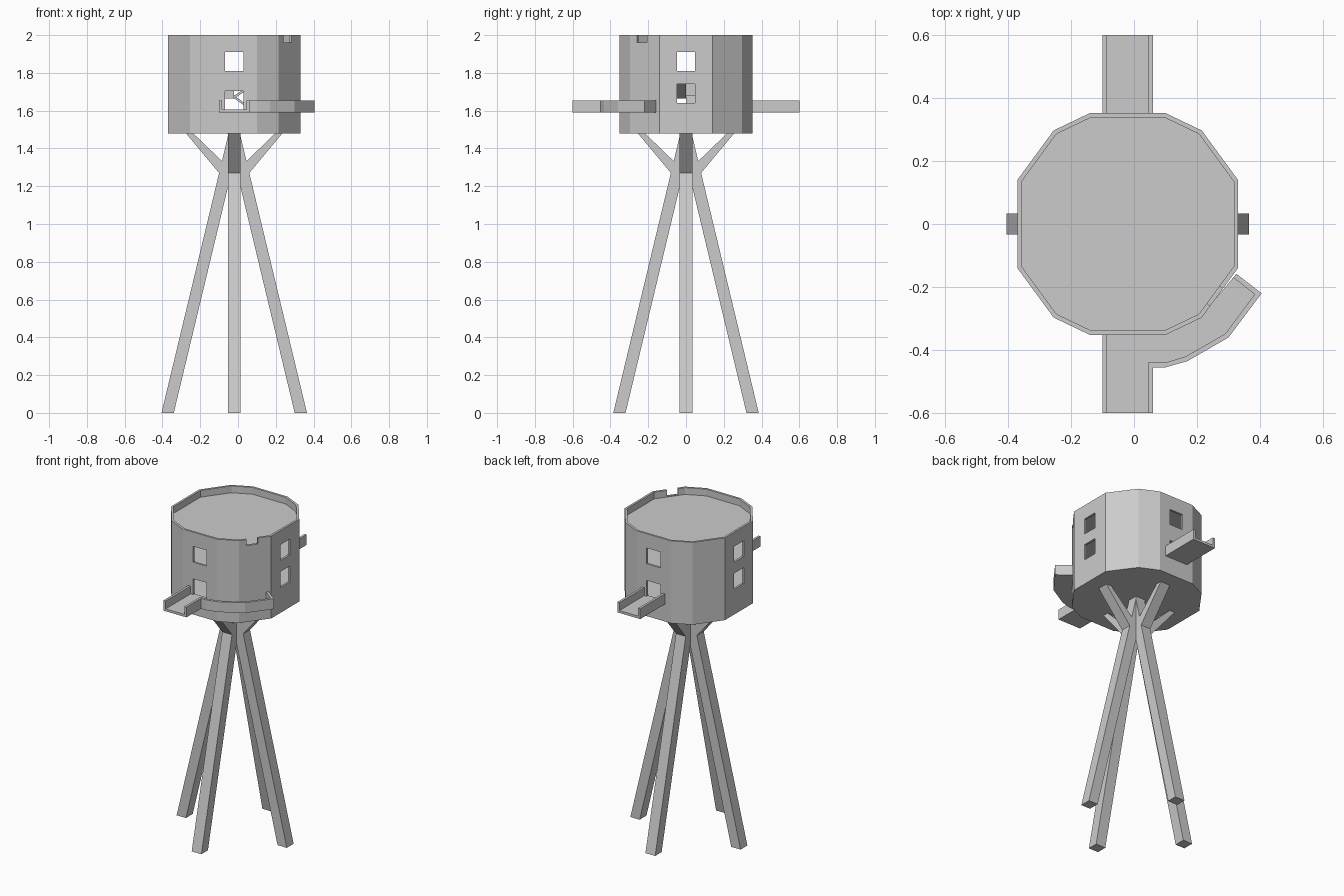
import bpy, bmesh, math
from mathutils import Matrix, Vector

if "Cube" in bpy.data.objects:
    bpy.data.objects.remove(bpy.data.objects["Cube"])

CX = -0.02  # tower axis in x

grey = bpy.data.materials.new("light_grey")
grey.diffuse_color = (0.6, 0.6, 0.6, 1)
grey.use_nodes = True
grey.node_tree.nodes["Principled BSDF"].inputs["Base Color"].default_value = grey.diffuse_color

XY = lambda a, b, t: (a, b, t)      # plan outline raised along z
XZ = lambda a, b, t: (a, t, b)      # side outline extruded along y


def prism(name, pts, lo, hi, axes=XY, turn=0.0):
    """Extrude an outline between lo and hi, then turn it about the tower axis."""
    bm = bmesh.new()
    a = [bm.verts.new(axes(p, q, lo)) for p, q in pts]
    b = [bm.verts.new(axes(p, q, hi)) for p, q in pts]
    bm.faces.new(a)
    bm.faces.new(b[::-1])
    n = len(pts)
    for i in range(n):
        j = (i + 1) % n
        bm.faces.new((a[i], b[i], b[j], a[j]))
    m = Matrix.Translation((CX, 0, 0)) @ Matrix.Rotation(turn, 4, 'Z')
    bm.transform(m)
    bmesh.ops.recalc_face_normals(bm, faces=bm.faces)
    me = bpy.data.meshes.new(name)
    bm.to_mesh(me)
    bm.free()
    me.materials.append(grey)
    ob = bpy.data.objects.new(name, me)
    bpy.context.collection.objects.link(ob)
    return ob


def box(name, x0, x1, y0, y1, z0, z1, turn=0.0):
    return prism(name, [(x0, y0), (x1, y0), (x1, y1), (x0, y1)], z0, z1, XY, turn)


def cut(ob, cutter):
    """Subtract a cutter and remove it."""
    mod = ob.modifiers.new("cut", 'BOOLEAN')
    mod.operation = 'DIFFERENCE'
    mod.solver = 'EXACT'
    mod.object = cutter
    bpy.context.view_layer.update()
    dg = bpy.context.evaluated_depsgraph_get()
    me = bpy.data.meshes.new_from_object(ob.evaluated_get(dg))
    ob.modifiers.clear()
    ob.data = me
    bpy.data.objects.remove(cutter, do_unlink=True)


# tower body: twelve-sided drum with two rooms and a sunken roof
quarter = [(0.35, 0.14), (0.235, 0.297), (0.12, 0.352)]
outline = (quarter + [(-x, y) for x, y in quarter[::-1]]
           + [(-x, -y) for x, y in quarter] + [(x, -y) for x, y in quarter[::-1]])
inner = [(x * 0.962, y * 0.962) for x, y in outline]
tower = prism("tower_body", outline, 1.48, 2.0)
for z0, z1 in ((1.60, 1.787), (1.80, 1.94), (1.957, 2.1)):
    cut(tower, prism("room_cutter", inner, z0, z1))

# windows on all four sides, doors at front and back
for i in range(4):
    turn = i * math.pi / 2
    low = (1.605, 1.705) if i % 2 else (1.64, 1.74)
    for z0, z1 in ((1.81, 1.91), low):
        cut(tower, box("opening_cutter", 0.31, 0.40, -0.048, 0.048, z0, z1, turn))

# notch in the parapet above the walkway
a, b = Vector((0.235, -0.297)), Vector((0.35, -0.14))
d = (b - a).normalized()
n = Vector((d.y, -d.x))
mid = a.lerp(b, 0.41)
notch = [mid + d * s * 0.034 + n * t for s, t in ((-1, -0.03), (-1, 0.03), (1, 0.03), (1, -0.03))]
cut(tower, prism("notch_cutter", [tuple(p) for p in notch], 1.962, 2.1))

# stair opening in the upper floor
cut(tower, box("stair_cutter", 0.04, 0.20, -0.05, 0.0, 1.775, 1.82))

# inside switchback ramp
prism("lower_ramp", [(0.0, 1.68), (0.0, 1.665), (0.09, 1.60), (0.11, 1.60)], 0.0, 0.05, XZ)
prism("upper_ramp", [(0.0, 1.68), (0.0, 1.665), (0.19, 1.79), (0.19, 1.80)], -0.05, 0.0, XZ)
box("ramp_landing", -0.05, 0.0, -0.05, 0.05, 1.665, 1.68)
box("landing_end_rail", -0.06, -0.05, -0.05, 0.05, 1.665, 1.74)
box("landing_front_rail", -0.05, 0.0, -0.06, -0.05, 1.665, 1.74)

# front and back balconies
Z0, ZF, ZR = 1.59, 1.605, 1.655
for name, s, gap in (("front", -1, 0.44), ("back", 1, 0.348)):
    def strip(part, x0, x1, near, z1):
        y = sorted((s * near, s * 0.60))
        box(f"{name}_balcony_{part}", x0, x1, y[0], y[1], Z0, z1)
    strip("floor", -0.08, 0.08, 0.345, ZF)
    strip("left_rail", -0.08, -0.065, 0.345, ZR)
    strip("right_rail", 0.065, 0.08, gap, ZR)

# walkway bending round the front right side
outer = [(0.08, -0.455), (0.12, -0.455), (0.19, -0.435), (0.32, -0.36), (0.425, -0.22), (0.345, -0.158)]
inside = [(0.08, -0.44), (0.12, -0.44), (0.185, -0.42), (0.31, -0.348), (0.403, -0.223), (0.335, -0.17)]
wall = [(0.232, -0.293), (0.118, -0.347), (0.08, -0.347)]
prism("walkway_floor", outer + wall, Z0, ZF)
prism("walkway_rail", outer + inside[::-1], Z0, ZR)

# four leaning legs, each with a strut branching outward under the drum
leg = [(0.385, 0), (0.08, 1.27), (0.255, 1.48), (0.217, 1.48),
       (0.065, 1.333), (0.03, 1.48), (-0.035, 1.48), (0.32, 0)]
for i, side in enumerate(("right", "back", "left", "front")):
    prism(f"{side}_leg", leg, -0.034, 0.034, XZ, i * math.pi / 2)
